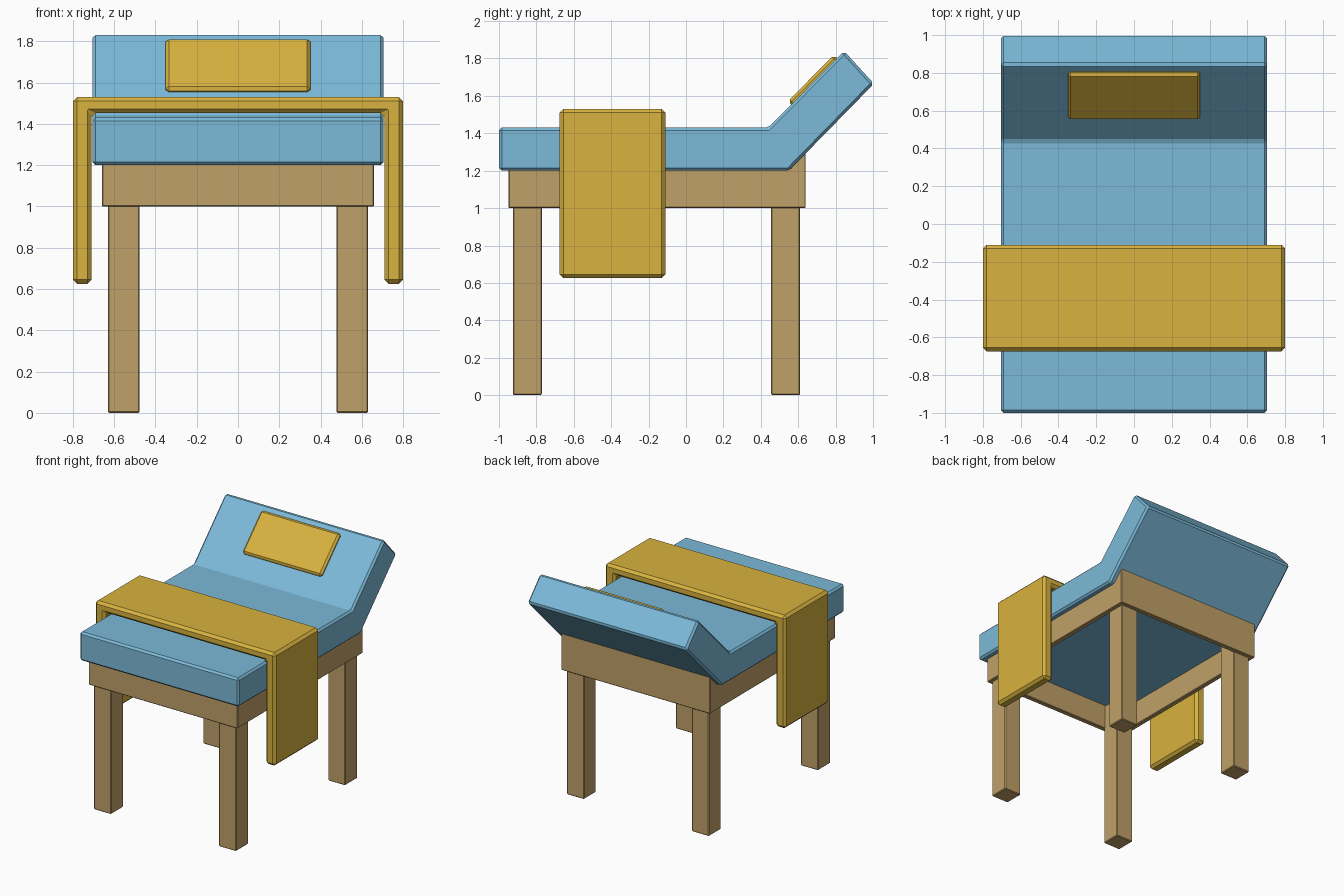
import bpy, bmesh, math
from mathutils import Matrix, Vector

if "Cube" in bpy.data.objects:
    bpy.data.objects.remove(bpy.data.objects["Cube"], do_unlink=True)


def material(name, rgb):
    m = bpy.data.materials.new(name)
    m.use_nodes = True
    m.diffuse_color = (*rgb, 1)
    m.node_tree.nodes["Principled BSDF"].inputs["Base Color"].default_value = (*rgb, 1)
    return m


WOOD = material("wood", (0.53, 0.355, 0.14))
BLUE = material("mattress blue", (0.2, 0.49, 0.69))
GOLD = material("blanket gold", (0.69, 0.45, 0.05))


def finish(name, bm, mat, bevel):
    bmesh.ops.recalc_face_normals(bm, faces=bm.faces)
    mesh = bpy.data.meshes.new(name)
    bm.to_mesh(mesh)
    bm.free()
    mesh.materials.append(mat)
    ob = bpy.data.objects.new(name, mesh)
    bpy.context.collection.objects.link(ob)
    mod = ob.modifiers.new("soft edges", 'BEVEL')
    mod.width = bevel
    mod.segments = 1
    mod.limit_method = 'ANGLE'
    return ob


def box(name, lo, hi, mat, bevel):
    lo, hi = Vector(lo), Vector(hi)
    bm = bmesh.new()
    bmesh.ops.create_cube(bm, size=1, matrix=Matrix.Translation((lo + hi) / 2)
                          @ Matrix.Diagonal((*(hi - lo), 1)))
    return finish(name, bm, mat, bevel)


def extrude(name, points, step, mat, bevel):
    bm = bmesh.new()
    face = bm.faces.new([bm.verts.new(p) for p in points])
    new = bmesh.ops.extrude_face_region(bm, geom=[face])["geom"]
    verts = [v for v in new if isinstance(v, bmesh.types.BMVert)]
    bmesh.ops.translate(bm, verts=verts, vec=step)
    return finish(name, bm, mat, bevel)


# Legs
for side, x in (("right", -0.63), ("left", 0.477)):
    for end, y in (("front", -0.925), ("back", 0.455)):
        box(f"{end}_{side}_leg", (x, y, 0), (x + 0.153, y + 0.155, 1.2), WOOD, 0.006)

# Open frame of four rails, tops buried in the mattress
T, X, Y0, Y1, Z0, Z1 = 0.04, 0.66, -0.95, 0.64, 1.0, 1.3
box("front_rail", (-X, Y0, Z0), (X, Y0 + T, Z1), WOOD, 0.005)
box("back_rail", (-X, Y1 - T, Z0), (X, Y1, Z1), WOOD, 0.005)
box("right_rail", (-X, Y0, Z0), (T - X, Y1, Z1), WOOD, 0.005)
box("left_rail", (X - T, Y0, Z0), (X, Y1, Z1), WOOD, 0.005)

# Mattress with raised backrest
side = [(-1, 1.2), (0.55, 1.2), (1.005, 1.665), (0.845, 1.84), (0.44, 1.43), (-1, 1.43)]
extrude("mattress", [(-0.705, y, z) for y, z in side], (1.41, 0, 0), BLUE, 0.015)

# Blanket draped over both sides
half = [(0.8, 1.53), (0.8, 0.625), (0.71, 0.625), (0.71, 1.452)]
arch = half + [(-x, z) for x, z in reversed(half)]
extrude("blanket", [(x, -0.675, z) for x, z in arch], (0, 0.565, 0), GOLD, 0.02)

# Pillow resting on the backrest
pillow = box("pillow", (-0.35, -0.175, -0.03), (0.35, 0.175, 0.03), GOLD, 0.015)
pillow.rotation_euler.x = math.radians(45.3)
pillow.location = (0, 0.689, 1.674)
